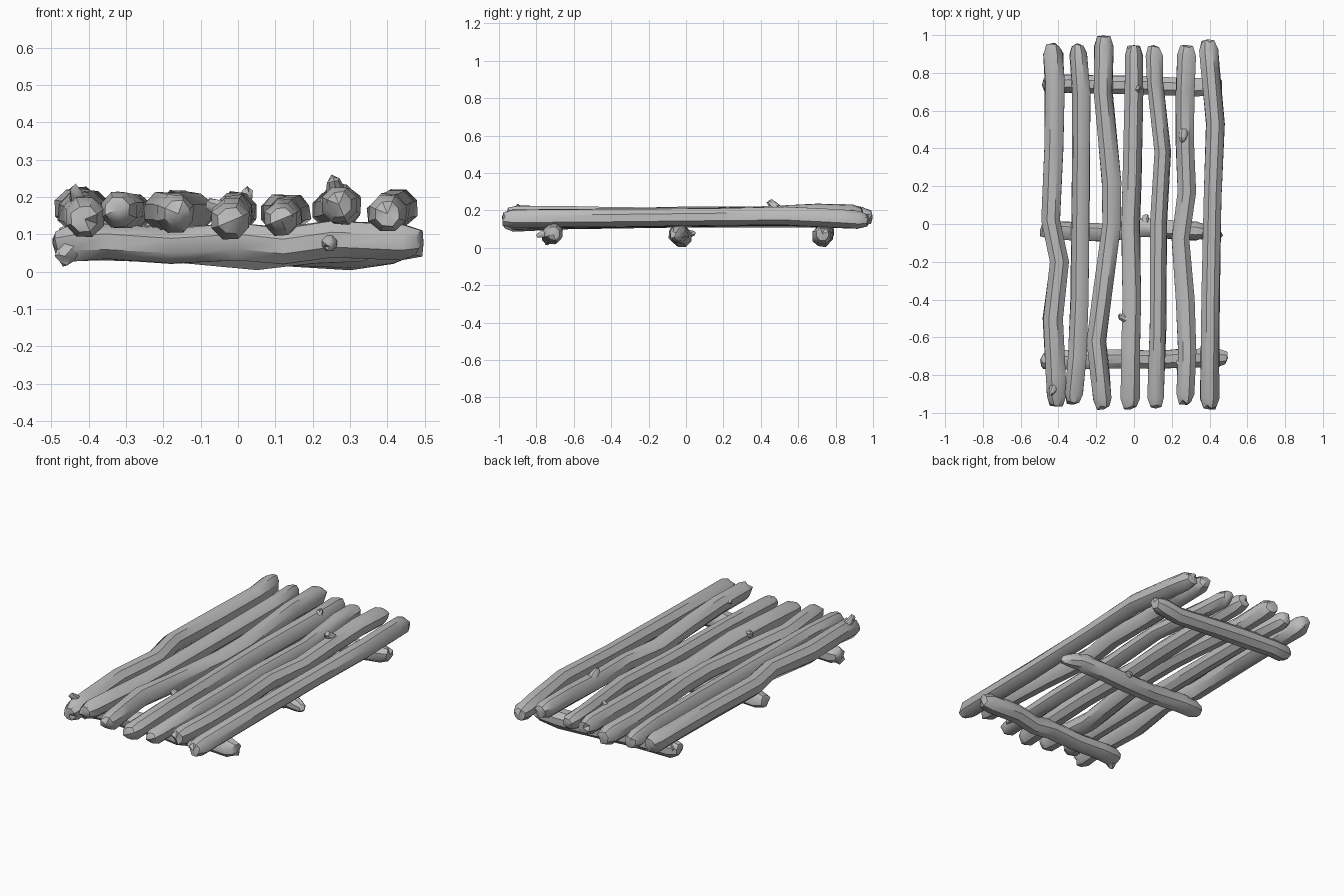
import bpy, bmesh, math, random
from mathutils import Vector

random.seed(4)
if "Cube" in bpy.data.objects:
    bpy.data.objects.remove(bpy.data.objects["Cube"], do_unlink=True)

wood = bpy.data.materials.new("grey wood")
wood.use_nodes = True
wood.diffuse_color = (0.5, 0.5, 0.5, 1)
wood.node_tree.nodes["Principled BSDF"].inputs["Base Color"].default_value = (0.5, 0.5, 0.5, 1)

SIDES = 8


def sweep(bm, points, radii, rough):
    """Skin rings of vertices along a path and close both ends with a blunt tip."""
    pts = [Vector(p) for p in points]
    rings = []
    for i, (p, r) in enumerate(zip(pts, radii)):
        t = (pts[min(i + 1, len(pts) - 1)] - pts[max(i - 1, 0)]).normalized()
        up = Vector((0, 0, 1)) if abs(t.z) < 0.8 else Vector((0, 1, 0))
        u = t.cross(up).normalized()
        v = u.cross(t)
        is_end = i in (0, len(pts) - 1)
        ring = []
        for k in range(SIDES):
            a = math.tau * (k + 0.5) / SIDES
            rr = r * (1 + random.uniform(-rough, rough))
            slide = t * random.uniform(-0.012, 0.012) if is_end else Vector()
            ring.append(bm.verts.new(p + (u * math.cos(a) + v * math.sin(a)) * rr + slide))
        rings.append(ring)
    for a, b in zip(rings, rings[1:]):
        for k in range(SIDES):
            j = (k + 1) % SIDES
            bm.faces.new((a[k], a[j], b[j], b[k]))
    for ring, tip, inner in ((rings[0], pts[0], pts[1]), (rings[-1], pts[-1], pts[-2])):
        c = bm.verts.new(tip + (tip - inner).normalized() * 0.012)
        for k in range(SIDES):
            bm.faces.new((ring[k], ring[(k + 1) % SIDES], c))


def make_log(name, path, radius, knots=()):
    """A crooked log with tapered ends, plus stubs of broken branches."""
    pts = [Vector(p) for p in path]
    a = (pts[0] - pts[1]).normalized()
    b = (pts[-1] - pts[-2]).normalized()
    full = [pts[0] - a * 0.015, pts[0] - a * 0.06] + pts[1:-1] + [pts[-1] - b * 0.06, pts[-1] - b * 0.015]
    radii = [radius * 0.68] + [radius] * (len(full) - 2) + [radius * 0.68]
    bm = bmesh.new()
    sweep(bm, full, radii, 0.07)
    for start, end, size in knots:
        s, e = Vector(start), Vector(end)
        sweep(bm, [s, s.lerp(e, 0.6), e], [size * 1.3, size, size * 0.7], 0.06)
    bmesh.ops.recalc_face_normals(bm, faces=bm.faces)
    mesh = bpy.data.meshes.new(name)
    bm.to_mesh(mesh)
    bm.free()
    mesh.materials.append(wood)
    obj = bpy.data.objects.new(name, mesh)
    bpy.context.collection.objects.link(obj)
    bpy.ops.object.select_all(action="DESELECT")
    obj.select_set(True)
    bpy.context.view_layer.objects.active = obj
    bpy.ops.object.shade_smooth_by_angle(angle=math.radians(40))


# Deck logs, running front to back, from right to left
make_log("deck_log_1", [(-.41, -.97, .14), (-.415, -.8, .155), (-.43, -.5, .16), (-.395, -.2, .165),
         (-.44, .02, .17), (-.425, .4, .17), (-.42, .75, .17), (-.43, .96, .18)], .055,
         [((-.42, -.85, .17), (-.44, -.9, .22), .02)])
make_log("deck_log_2", [(-.325, -.96, .165), (-.3, -.7, .165), (-.29, -.4, .16),
         (-.28, .3, .16), (-.28, .7, .16), (-.30, .96, .16)], .05)
make_log("deck_log_3", [(-.16, -.985, .155), (-.18, -.8, .16), (-.2, -.62, .16), (-.17, -.4, .16),
         (-.12, 0, .16), (-.12, .22, .16), (-.165, .7, .165), (-.16, 1, .165)], .054)
make_log("deck_log_4", [(-.02, -.985, .135), (-.015, -.65, .15), (-.01, -.4, .155), (-.02, 0, .155),
         (-.01, .24, .16), (0, .7, .16), (0, .95, .165)], .053,
         [((-.02, -.51, .16), (-.075, -.49, .18), .022), ((.01, .7, .17), (.025, .72, .215), .02)])
make_log("deck_log_5", [(.115, -.98, .14), (.125, -.55, .15), (.13, 0, .155), (.15, .38, .16),
         (.11, .75, .16), (.105, .95, .155)], .047)
make_log("deck_log_6", [(.27, -.96, .18), (.28, -.68, .175), (.27, -.4, .17), (.245, -.08, .165),
         (.28, .17, .17), (.27, .45, .175), (.27, .7, .185), (.28, .95, .18)], .052,
         [((.265, .5, .19), (.255, .45, .245), .025), ((.26, -.75, .18), (.235, -.73, .19), .02)])
make_log("deck_log_7", [(.4, -.985, .155), (.405, -.4, .16), (.415, .13, .165), (.43, .53, .17),
         (.405, .82, .155), (.39, .98, .145)], .052)

# Cross logs underneath, running side to side
make_log("cross_log_front", [(-.5, -.72, .075), (-.35, -.72, .08), (-.18, -.715, .068), (0, -.715, .08),
         (.12, -.72, .068), (.25, -.71, .085), (.5, -.71, .075)], .053,
         [((.245, -.73, .08), (.245, -.79, .07), .02), ((-.44, -.73, .07), (-.47, -.75, .035), .03)])
make_log("cross_log_middle", [(-.5, -.03, .075), (-.36, -.035, .08), (-.15, -.045, .07), (.05, -.02, .055),
         (.2, -.03, .07), (.39, -.04, .08)], .052,
         [((.06, -.01, .07), (.06, .04, .08), .022), ((.36, -.04, .08), (.46, -.06, .06), .035)])
make_log("cross_log_back", [(-.49, .735, .085), (-.35, .745, .085), (-.15, .735, .08), (.05, .735, .065),
         (.3, .725, .055), (.47, .73, .075)], .052,
         [((-.43, .74, .09), (-.455, .77, .1), .028)])
